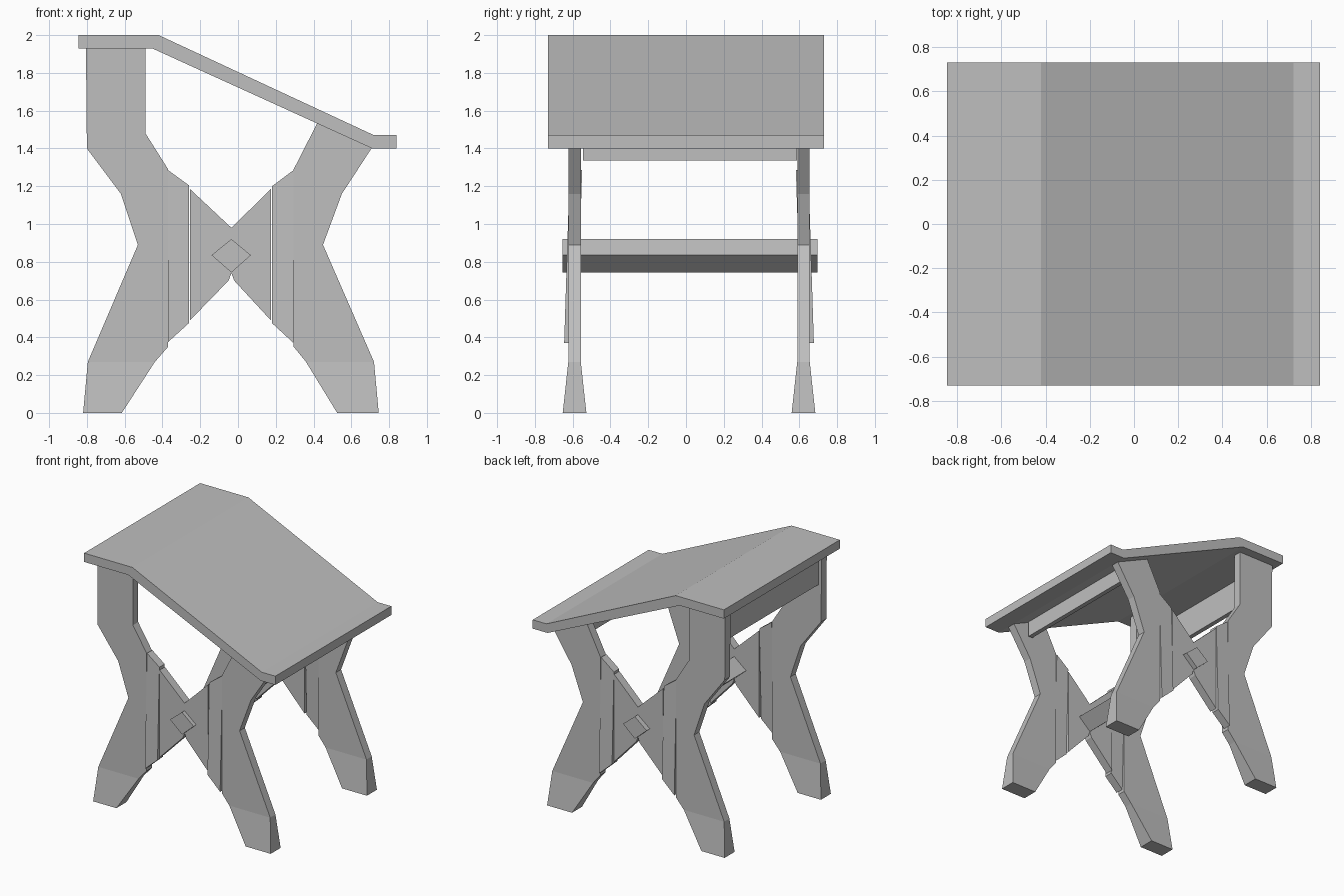
import bpy, bmesh
from mathutils import Vector

cube = bpy.data.objects.get("Cube")
if cube:
    bpy.data.objects.remove(cube)

grey = bpy.data.materials.new("light_grey")
grey.use_nodes = True
grey.diffuse_color = (0.52, 0.52, 0.52, 1)
grey.node_tree.nodes["Principled BSDF"].inputs["Base Color"].default_value = (0.52, 0.52, 0.52, 1)


def extrude_profile(name, points, y0, y1, reshape=None, cut_z=None):
    """Extrude an (x, z) outline from y0 to y1, then move its vertices by a rule."""
    bm = bmesh.new()
    face = bm.faces.new([bm.verts.new((x, y0, z)) for x, z in points])
    ext = bmesh.ops.extrude_face_region(bm, geom=[face])["geom"]
    new = [g for g in ext if isinstance(g, bmesh.types.BMVert)]
    bmesh.ops.translate(bm, verts=new, vec=(0, y1 - y0, 0))
    if cut_z:
        bmesh.ops.bisect_plane(bm, geom=bm.verts[:] + bm.edges[:] + bm.faces[:],
                               plane_co=Vector((0, 0, cut_z)), plane_no=Vector((0, 0, 1)))
    if reshape:
        for v in bm.verts:
            v.co.y = reshape(v.co)
    bmesh.ops.recalc_face_normals(bm, faces=bm.faces[:])
    mesh = bpy.data.meshes.new(name)
    bm.to_mesh(mesh)
    bm.free()
    mesh.materials.append(grey)
    obj = bpy.data.objects.new(name, mesh)
    bpy.context.collection.objects.link(obj)
    return obj


def box_profile(x, z0, z1, half=0.018):
    return [(x - half, z0), (x + half, z0), (x + half, z1), (x - half, z1)]


# Sloping desk top with a flat shelf at each end
extrude_profile("desk_top", [(-0.845, 2), (-0.42, 2), (0.72, 1.47), (0.84, 1.47),
                             (0.84, 1.4), (0.71, 1.4), (-0.455, 1.93), (-0.845, 1.93)],
                -0.73, 0.73)

tall_leg = [(-0.805, 1.935), (-0.80, 1.40), (-0.62, 1.16), (-0.53, 0.89), (-0.795, 0.27),
            (-0.82, 0), (-0.615, 0), (-0.44, 0.27), (-0.37, 0.35), (-0.37, 1.29),
            (-0.49, 1.48), (-0.49, 1.935)]
short_leg = [(0.42, 1.535), (0.295, 1.29), (0.295, 0.35), (0.36, 0.27), (0.525, 0),
             (0.745, 0), (0.72, 0.27), (0.45, 0.89), (0.55, 1.16), (0.71, 1.405)]
tall_strip = [(-0.37, 1.285), (-0.26, 1.205), (-0.26, 0.475), (-0.37, 0.375)]
short_strip = [(0.18, 1.2), (0.294, 1.285), (0.294, 0.37), (0.18, 0.475)]
crossing = [(-0.254, 1.185), (-0.035, 0.98), (0.174, 1.185), (0.174, 0.49),
            (-0.02, 0.70), (-0.035, 0.74), (-0.05, 0.70), (-0.254, 0.49)]
HALF = 0.033

# Crossed leg frames on both sides
for side, middle, out in (("front", -0.59, -1), ("back", 0.622, 1)):

    def flare_foot(co, middle=middle):
        grow = 1 + 0.9 * max(0, 1 - co.z / 0.27)
        return middle + (co.y - middle) * grow

    def tilt(co, out=out):
        return co.y + out * (0.022 - 0.032 * (co.z - 0.37))

    for name, outline, rule, cut in (("tall_leg", tall_leg, flare_foot, 0.27),
                                     ("short_leg", short_leg, flare_foot, 0.27),
                                     ("tall_strip", tall_strip, tilt, None),
                                     ("short_strip", short_strip, tilt, None),
                                     ("crossing_panel", crossing, None, None)):
        extrude_profile(f"{side}_{name}", outline, middle - HALF, middle + HALF, rule, cut)

# Diamond stretcher through both crossings
extrude_profile("stretcher", [(-0.14, 0.835), (-0.035, 0.92), (0.068, 0.835), (-0.035, 0.743)],
                -0.655, 0.695)

# Rails under the top, between the leg frames
extrude_profile("high_rail", box_profile(-0.758, 1.69, 1.935), -0.56, 0.592)
extrude_profile("low_rail", box_profile(0.557, 1.337, 1.475), -0.545, 0.588)
